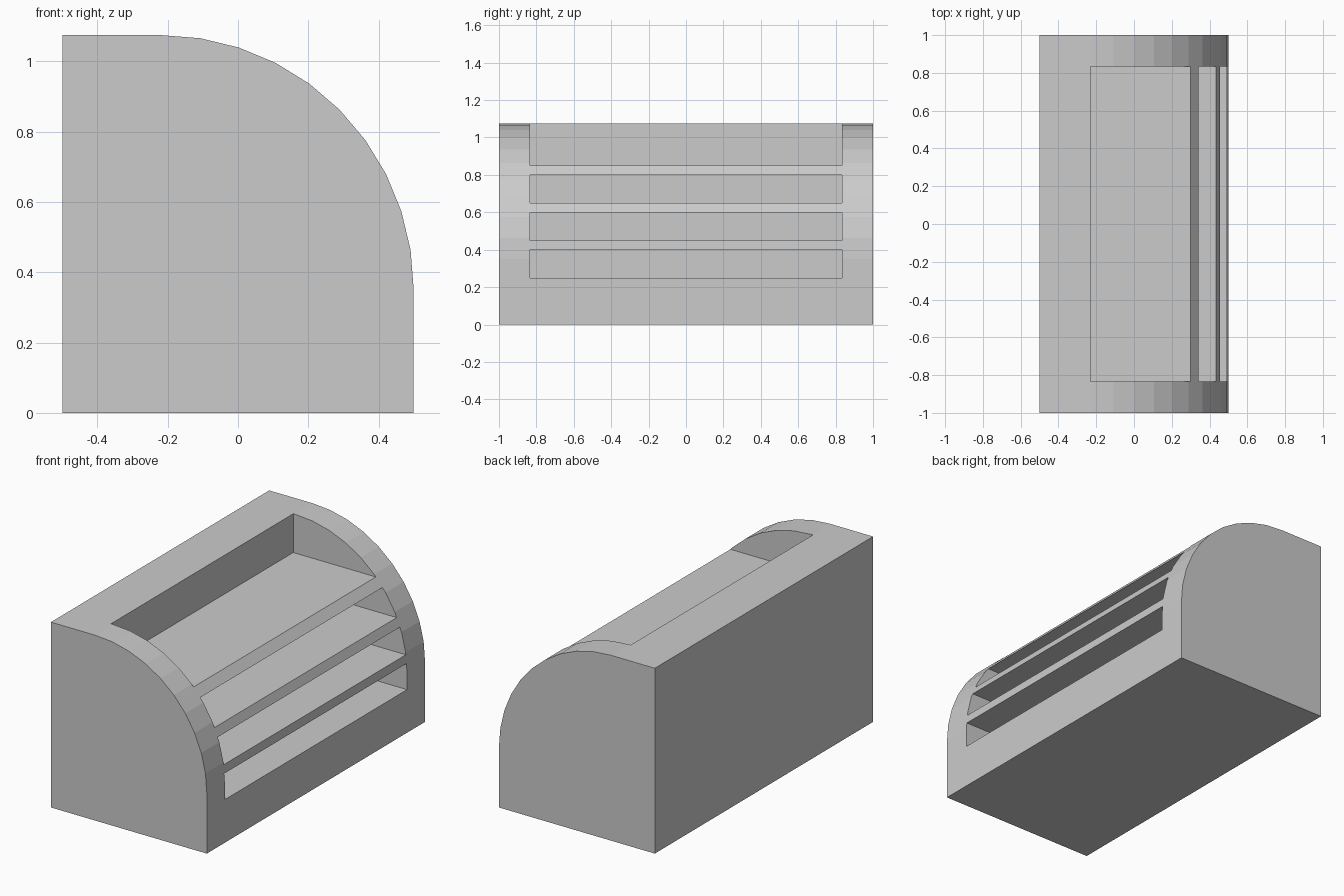
import bpy, bmesh, math

if "Cube" in bpy.data.objects:
    bpy.data.objects.remove(bpy.data.objects["Cube"])

HALF_W = 0.835     # half width of the openings
BACK_X = -0.23     # rear wall of the openings


def make_object(name, bm):
    bmesh.ops.recalc_face_normals(bm, faces=bm.faces)
    mesh = bpy.data.meshes.new(name)
    bm.to_mesh(mesh)
    bm.free()
    obj = bpy.data.objects.new(name, mesh)
    bpy.context.collection.objects.link(obj)
    return obj


def extruded(name, profile, y0, y1):
    bm = bmesh.new()
    face = bm.faces.new([bm.verts.new((x, y0, z)) for x, z in profile])
    res = bmesh.ops.extrude_face_region(bm, geom=[face])
    verts = [v for v in res["geom"] if isinstance(v, bmesh.types.BMVert)]
    bmesh.ops.translate(bm, verts=verts, vec=(0, y1 - y0, 0))
    return make_object(name, bm)


# Cabinet body: square back, faceted quarter-round front
arc = [(-0.22 + 0.72 * math.cos(math.radians(9 * i)),
        0.35 + 0.725 * math.sin(math.radians(9 * i))) for i in range(11)]
cabinet = extruded("display_cabinet", [(-0.5, 0), (0.5, 0)] + arc + [(-0.5, 1.075)], -1, 1)

# Three shelf slots and the open top bay
for i, (z0, z1) in enumerate([(0.25, 0.40), (0.45, 0.60), (0.65, 0.80), (0.85, 1.3)]):
    cutter = extruded(f"slot_cutter_{i}",
                      [(BACK_X, z0), (0.8, z0), (0.8, z1), (BACK_X, z1)], -HALF_W, HALF_W)
    cutter.hide_render = True
    mod = cabinet.modifiers.new(f"slot_{i}", "BOOLEAN")
    mod.operation = "DIFFERENCE"
    mod.solver = "EXACT"
    mod.object = cutter
    bpy.context.view_layer.objects.active = cabinet
    bpy.ops.object.modifier_apply(modifier=mod.name)
    bpy.data.objects.remove(cutter, do_unlink=True)
